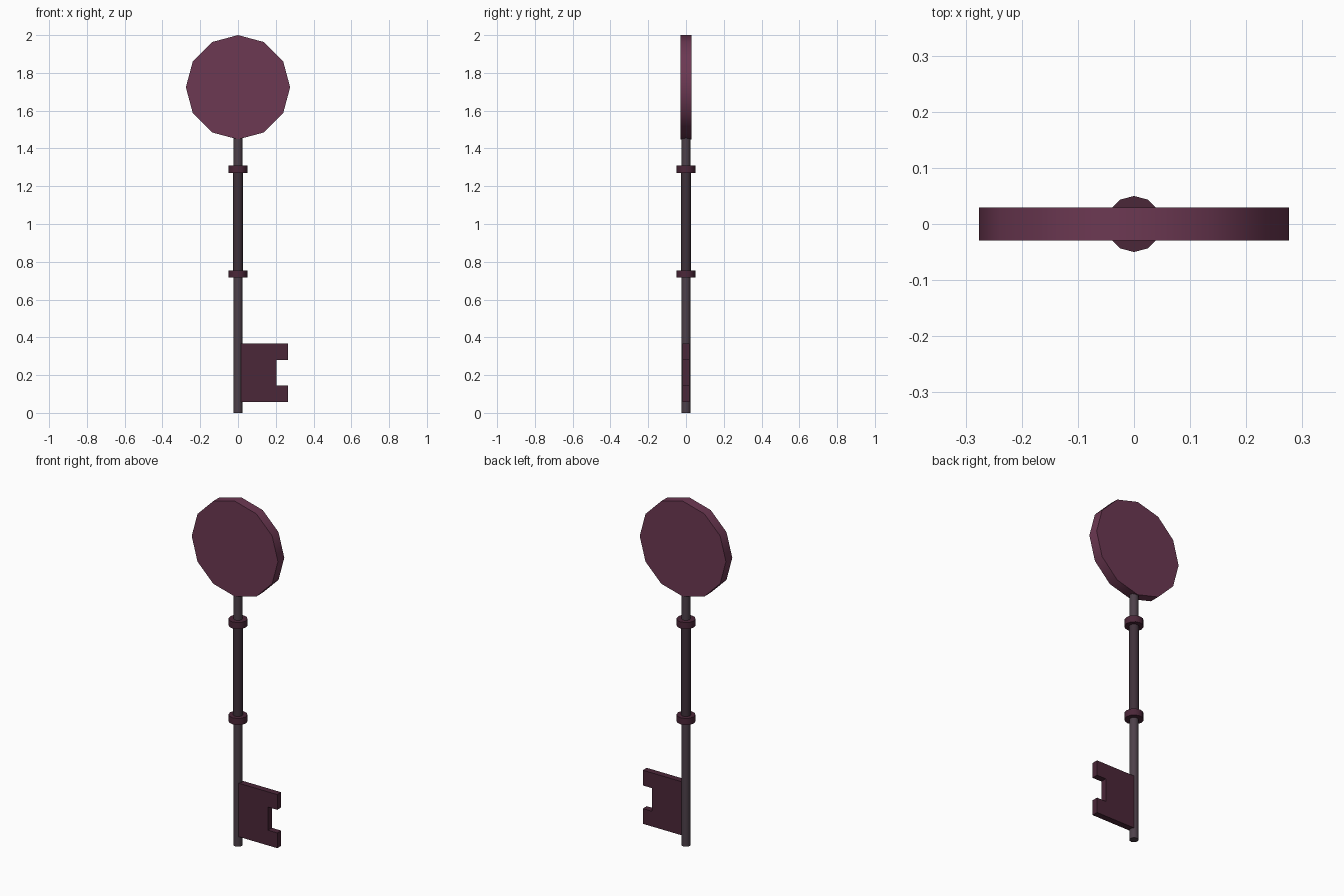
import bpy, bmesh, math
from mathutils import Matrix

if "Cube" in bpy.data.objects:
    bpy.data.objects.remove(bpy.data.objects["Cube"])


def material(name, rgb):
    m = bpy.data.materials.new(name)
    m.diffuse_color = (*rgb, 1)
    m.use_nodes = True
    m.node_tree.nodes["Principled BSDF"].inputs["Base Color"].default_value = m.diffuse_color
    return m


plum = material("plum", (0.15, 0.04, 0.085))
dark_plum = material("dark_plum", (0.07, 0.02, 0.04))
steel = material("steel", (0.075, 0.052, 0.068))
dark_steel = material("dark_steel", (0.05, 0.03, 0.042))


def finish(bm, name, mat, smooth=False):
    bmesh.ops.recalc_face_normals(bm, faces=bm.faces)
    me = bpy.data.meshes.new(name)
    bm.to_mesh(me)
    bm.free()
    me.materials.append(mat)
    ob = bpy.data.objects.new(name, me)
    bpy.context.collection.objects.link(ob)
    if smooth:
        bpy.ops.object.select_all(action='DESELECT')
        ob.select_set(True)
        bpy.context.view_layer.objects.active = ob
        bpy.ops.object.shade_smooth_by_angle(angle=math.radians(40))
    return ob


def rod(name, r, z0, z1, mat):
    """Upright twelve-sided cylinder."""
    bm = bmesh.new()
    bmesh.ops.create_cone(bm, cap_ends=True, segments=12, radius1=r, radius2=r,
                          depth=z1 - z0,
                          matrix=Matrix.Translation((0, 0, (z0 + z1) / 2)))
    return finish(bm, name, mat, True)


# Shaft: thin rod with a slightly thicker sleeve between the collars
rod("shaft_lower", 0.024, 0.0, 0.735, steel)
rod("shaft_middle", 0.026, 0.735, 1.29, dark_steel)
rod("shaft_upper", 0.024, 1.29, 1.50, steel)

# Collars
for name, z in (("lower_collar", 0.735), ("upper_collar", 1.29)):
    rod(name, 0.05, z - 0.019, z + 0.019, dark_plum)

# Bow: solid twelve-sided disc facing front
bm = bmesh.new()
bmesh.ops.create_cone(bm, cap_ends=True, segments=12, radius1=0.276, radius2=0.276,
                      depth=0.058,
                      matrix=Matrix.Translation((0, 0, 1.724)) @ Matrix.Rotation(math.pi / 2, 4, 'X'))
finish(bm, "bow", plum, True)

# Bit: notched plate on the right of the shaft
profile = [(0.0, 0.058), (0.264, 0.058), (0.264, 0.146), (0.205, 0.146),
           (0.205, 0.28), (0.264, 0.28), (0.264, 0.368), (0.0, 0.368)]
bm = bmesh.new()
face = bm.faces.new([bm.verts.new((x, -0.018, z)) for x, z in profile])
ext = bmesh.ops.extrude_face_region(bm, geom=[face])
bmesh.ops.translate(bm, vec=(0, 0.036, 0),
                    verts=[g for g in ext["geom"] if isinstance(g, bmesh.types.BMVert)])
finish(bm, "bit", dark_plum)
